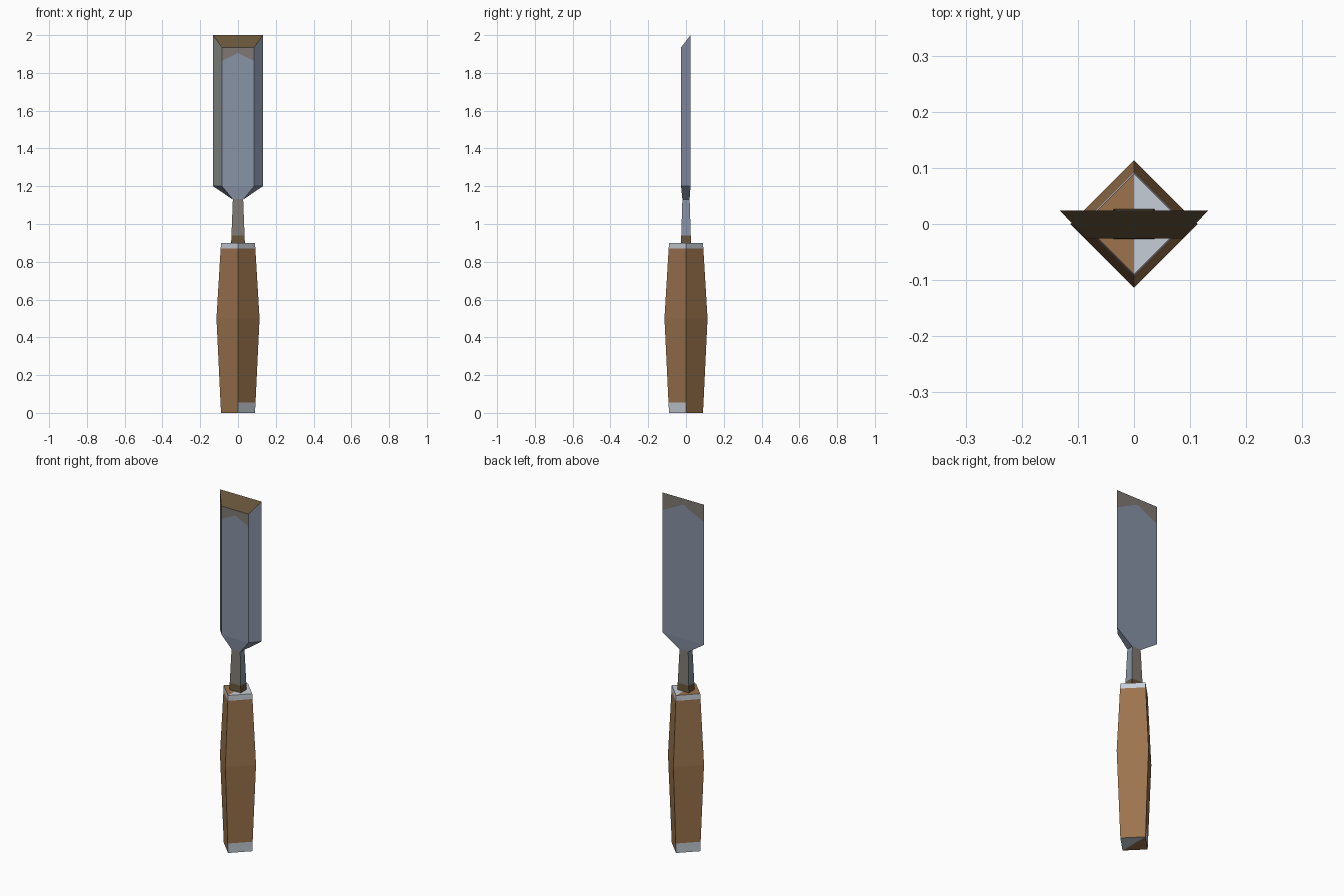
import bpy, bmesh

if "Cube" in bpy.data.objects:
    bpy.data.objects.remove(bpy.data.objects["Cube"])


def material(name, r, g, b):
    m = bpy.data.materials.new(name)
    lin = [((c / 255 + 0.055) / 1.055) ** 2.4 for c in (r, g, b)]
    m.diffuse_color = (*lin, 1)
    m.use_nodes = True
    m.node_tree.nodes["Principled BSDF"].inputs["Base Color"].default_value = m.diffuse_color
    return m


MATS = [
    material("wood_brown", 156, 116, 78),
    material("steel_blue", 136, 147, 166),
    material("silver_cap", 198, 206, 214),
    material("taupe_steel", 128, 121, 115),
    material("edge_bronze", 104, 85, 58),
    material("bevel_grey", 130, 133, 130),
]
WOOD, STEEL, SILVER, TAUPE, BRONZE, GREY = range(6)


def loft(name, rings, cuts, rule):
    """Skin equal-sized rings, cut along planes, colour faces by rule(centre, normal)."""
    bm = bmesh.new()
    loops = [[bm.verts.new(p) for p in ring] for ring in rings]
    n = len(loops[0])
    for a, b in zip(loops, loops[1:]):
        for i in range(n):
            j = (i + 1) % n
            bm.faces.new((a[i], a[j], b[j], b[i]))
    bm.faces.new(loops[0][::-1])
    bm.faces.new(loops[-1])
    for co, no in cuts:
        bmesh.ops.bisect_plane(bm, geom=bm.verts[:] + bm.edges[:] + bm.faces[:],
                               plane_co=co, plane_no=no, dist=1e-5)
    bmesh.ops.recalc_face_normals(bm, faces=bm.faces[:])
    bm.normal_update()
    for f in bm.faces:
        f.material_index = rule(f.calc_center_median(), f.normal)
    mesh = bpy.data.meshes.new(name)
    bm.to_mesh(mesh)
    bm.free()
    for m in MATS:
        mesh.materials.append(m)
    ob = bpy.data.objects.new(name, mesh)
    bpy.context.collection.objects.link(ob)
    return ob


def diamond(r, z):
    return [(r, 0, z), (0, r, z), (-r, 0, z), (0, -r, z)]


def section(front, back, y0, y1, z0, z1=None):
    """Trapezoid: front half-width at y0, back half-width at y1."""
    z1 = z0 if z1 is None else z1
    return [(-front, y0, z0), (front, y0, z0), (back, y1, z1), (-back, y1, z1)]


# Handle: diamond-section wood with metal bands at both ends
def handle_rule(c, n):
    if abs(n.z) > 0.9:
        return SILVER if c.x > 0 else WOOD
    if c.z > 0.87 or (c.z < 0.055 and c.x * c.y < 0):
        return SILVER
    return WOOD


loft("handle", [diamond(0.09, 0), diamond(0.114, 0.5), diamond(0.09, 0.9)],
     [((0, 0, 0.055), (0, 0, 1)), ((0, 0, 0.87), (0, 0, 1)), ((0, 0, 0), (1, 0, 0))],
     handle_rule)


# Shaft: tapered neck between handle and blade
def shaft_rule(c, n):
    if c.z < 0.94:
        return BRONZE
    return TAUPE if abs(n.y) > 0.7 else STEEL


loft("shaft", [section(0.037, 0.037, -0.027, 0.027, 0.88),
               section(0.027, 0.027, -0.019, 0.019, 1.14)],
     [((0, 0, 0.94), (0, 0, 1))], shaft_rule)


# Blade: shoulder, bevelled sides, slanted cutting edge and worn tip
def blade_rule(c, n):
    if n.z > 0.4:
        return BRONZE
    if abs(n.y) > 0.85:
        limit = 1.905 if n.y < 0 else 1.965
        return TAUPE if c.z > limit - 0.5 * abs(c.x) else STEEL
    if n.x < -0.4 and c.z > 1.2:
        return GREY
    return STEEL


tip_cuts = [((0, 0, 0), (1, 0, 0))]
for z in (1.905, 1.965):
    for s in (-1, 1):
        tip_cuts.append(((0, 0, z), (0.5 * s, 0, 1)))

loft("blade", [section(0.028, 0.028, -0.019, 0.019, 1.13),
               section(0.085, 0.132, -0.026, 0.024, 1.2),
               section(0.085, 0.132, -0.026, 0.024, 1.935, 2.0)],
     tip_cuts, blade_rule)
